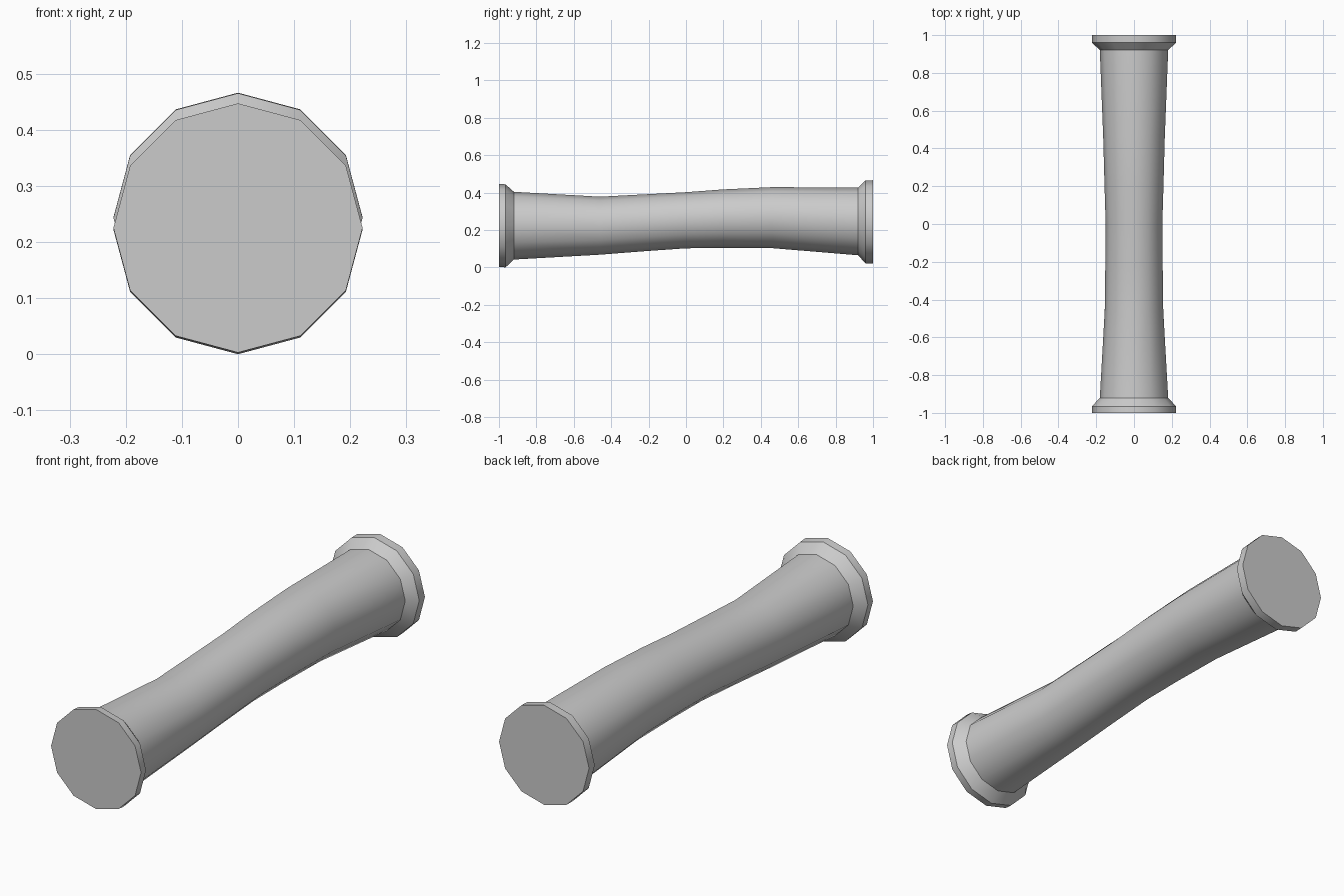
import bpy, bmesh, math

if "Cube" in bpy.data.objects:
    bpy.data.objects.remove(bpy.data.objects["Cube"])

SIDES = 12
# Rings along the handle: y, centre height, radius
RINGS = [(-1.0, 0.225, 0.222), (-0.965, 0.222, 0.222), (-0.92, 0.223, 0.181),
         (-0.46, 0.223, 0.155), (-0.23, 0.238, 0.152), (0.0, 0.252, 0.150),
         (0.2, 0.261, 0.156), (0.46, 0.266, 0.163), (0.92, 0.246, 0.181),
         (0.96, 0.243, 0.222), (1.0, 0.244, 0.222)]


def loft(name, rings):
    bm = bmesh.new()
    loops = []
    for y, cz, r in rings:
        angles = [2 * math.pi * i / SIDES for i in range(SIDES)]
        loops.append([bm.verts.new((r * math.sin(a), y, cz + r * math.cos(a)))
                      for a in angles])
    for a, b in zip(loops, loops[1:]):
        for i in range(SIDES):
            j = (i + 1) % SIDES
            bm.faces.new((a[i], a[j], b[j], b[i]))
    bm.faces.new(loops[0])
    bm.faces.new(loops[-1])
    bmesh.ops.recalc_face_normals(bm, faces=bm.faces[:])
    mesh = bpy.data.meshes.new(name)
    bm.to_mesh(mesh)
    bm.free()
    obj = bpy.data.objects.new(name, mesh)
    bpy.context.collection.objects.link(obj)
    return obj


# Curved grip with a flared flange at each end
handle = loft("flanged_handle", RINGS)
bpy.context.view_layer.objects.active = handle
handle.select_set(True)
bpy.ops.object.shade_smooth_by_angle(angle=math.radians(32))
